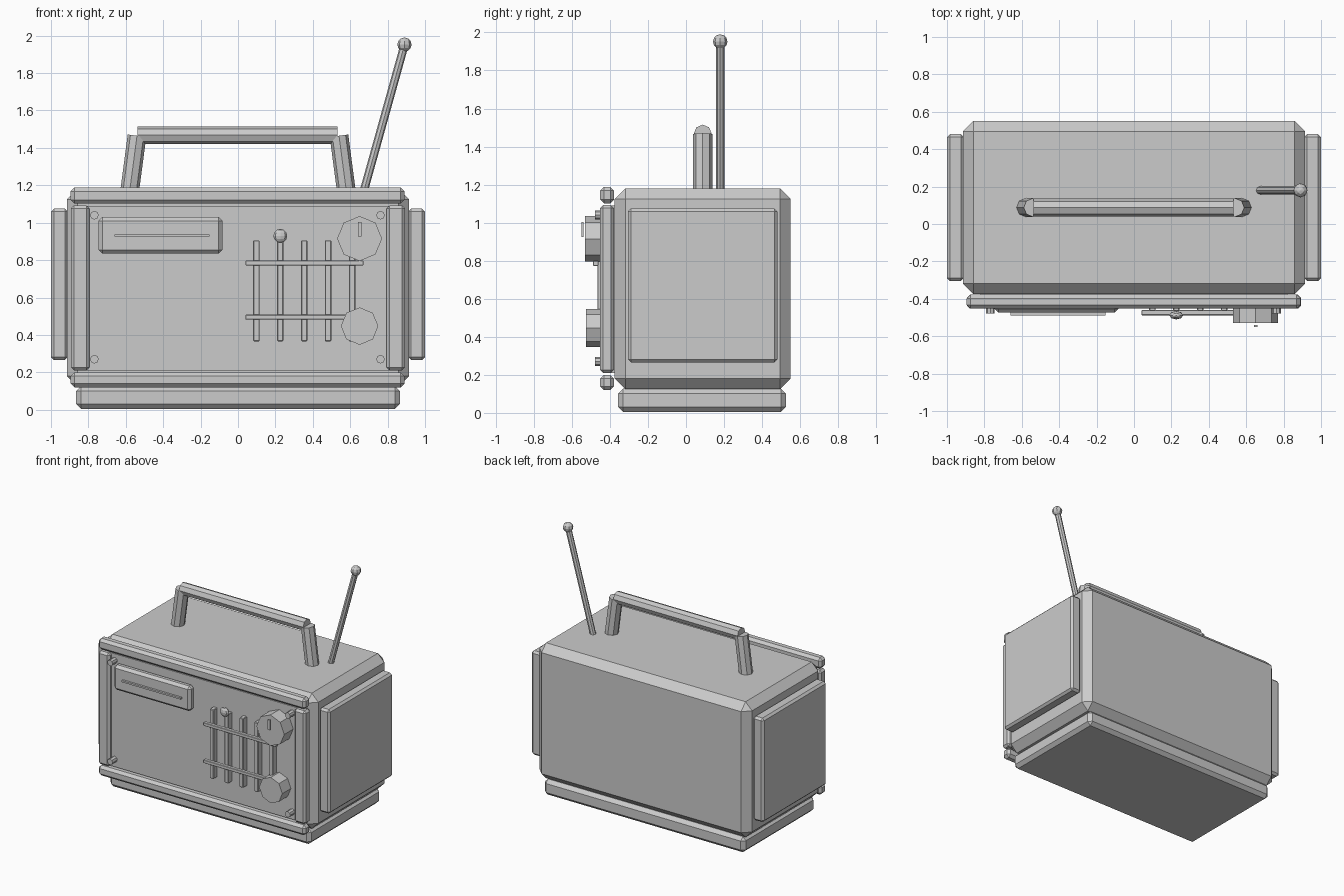
import bpy
import bmesh
import math
from mathutils import Vector, Matrix

if "Cube" in bpy.data.objects:
    bpy.data.objects.remove(bpy.data.objects["Cube"])

grey = bpy.data.materials.new("plain grey")
grey.diffuse_color = (0.6, 0.6, 0.6, 1)
grey.use_nodes = True
grey.node_tree.nodes["Principled BSDF"].inputs["Base Color"].default_value = grey.diffuse_color


def finish(name, bm):
    mesh = bpy.data.meshes.new(name)
    bm.to_mesh(mesh)
    bm.free()
    mesh.materials.append(grey)
    obj = bpy.data.objects.new(name, mesh)
    bpy.context.collection.objects.link(obj)
    return obj


def box(name, x, y, z, bevel=0.0):
    """Box from (min, max) ranges with a single flat chamfer."""
    bm = bmesh.new()
    bmesh.ops.create_cube(bm, size=1)
    for v in bm.verts:
        v.co = [r[0] if c < 0 else r[1] for c, r in zip(v.co, (x, y, z))]
    obj = finish(name, bm)
    if bevel:
        mod = obj.modifiers.new("chamfer", 'BEVEL')
        mod.width = bevel
        mod.segments = 1
    return obj


def rod(name, a, b, radius, sides=8):
    """Prism with flat ends running from point a to point b."""
    a, b = Vector(a), Vector(b)
    d = b - a
    # keep the cross-section upright: one corner along world y
    side = Vector((0, 1, 0)) if abs(d.normalized().y) < 0.9 else Vector((1, 0, 0))
    w = d.normalized()
    v = w.cross(side)
    turn = Matrix((side, v, w)).transposed().to_4x4()
    bm = bmesh.new()
    bmesh.ops.create_cone(bm, cap_ends=True, segments=sides, radius1=radius,
                          radius2=radius, depth=d.length,
                          matrix=Matrix.Translation((a + b) / 2) @ turn)
    bmesh.ops.recalc_face_normals(bm, faces=bm.faces)
    return finish(name, bm)


def ball(name, centre, radius, flat=1.0):
    bm = bmesh.new()
    bmesh.ops.create_uvsphere(bm, u_segments=8, v_segments=6, radius=radius)
    for v in bm.verts:
        v.co.y *= flat
        v.co += Vector(centre)
    return finish(name, bm)


# Cabinet and foot
box("cabinet", (-0.915, 0.915), (-0.375, 0.55), (0.125, 1.18), 0.056)
box("base", (-0.865, 0.865), (-0.357, 0.525), (0.005, 0.127), 0.026)

# Side plates
for s, label in ((-1, "left"), (1, "right")):
    box(label + "_side_plate", sorted((s * 0.91, s * 1.0)),
        (-0.305, 0.48), (0.265, 1.075), 0.016)

# Front panel with raised frame
box("front_panel", (-0.82, 0.82), (-0.42, -0.36), (0.21, 1.09))
frame_y = (-0.452, -0.378)
box("frame_top", (-0.895, 0.89), frame_y, (1.102, 1.188), 0.02)
box("frame_bottom", (-0.895, 0.89), frame_y, (0.12, 0.2), 0.02)
for s, label in ((-1, "left"), (1, "right")):
    box("frame_" + label, sorted((s * 0.795, s * 0.893)), frame_y,
        (0.21, 1.092), 0.016)

# Corner screws
for x in (-0.768, 0.762):
    for z in (0.27, 1.04):
        rod("screw", (x, -0.41, z), (x, -0.478, z), 0.023)

# Tape door and slot
box("tape_door", (-0.745, -0.083), (-0.474, -0.41), (0.835, 1.03), 0.02)
box("tape_slot", (-0.66, -0.152), (-0.49, -0.465), (0.925, 0.938))

# Speaker grille
for i in range(5):
    x = 0.098 + i * 0.128
    box("grille_post", (x - 0.017, x + 0.017), (-0.466, -0.41), (0.366, 0.906), 0.004)
for z in (0.495, 0.785):
    box("grille_rail", (0.04, 0.67), (-0.488, -0.46), (z - 0.013, z + 0.013), 0.003)
ball("indicator_bulb", (0.226, -0.488, 0.93), 0.037, 0.6)

# Knobs and pointer
rod("large_knob", (0.65, -0.41, 0.915), (0.65, -0.53, 0.915), 0.12)
rod("small_knob", (0.65, -0.41, 0.447), (0.65, -0.526, 0.447), 0.1)
box("knob_pointer", (0.641, 0.659), (-0.55, -0.54), (0.925, 1.003))

# Carry handle
for s, label in ((-1, "left"), (1, "right")):
    rod("handle_leg_" + label, (s * 0.583, 0.088, 1.14), (s * 0.54, 0.088, 1.465), 0.05)
rod("handle_grip", (-0.538, 0.088, 1.468), (0.532, 0.088, 1.468), 0.047)

# Aerial
rod("aerial", (0.67, 0.18, 1.16), (0.89, 0.18, 1.95), 0.022)
ball("aerial_tip", (0.89, 0.18, 1.952), 0.038)
